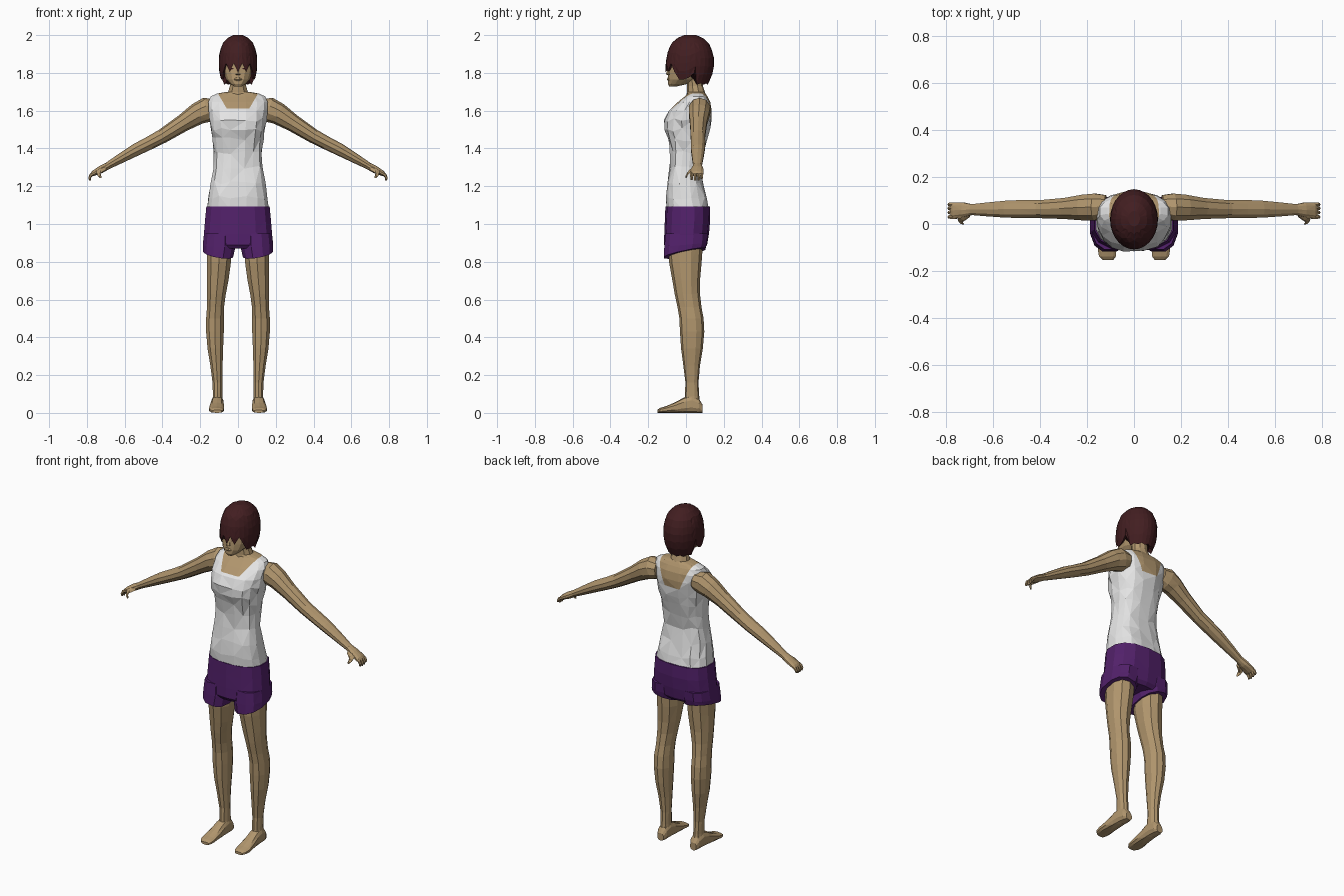
import bpy, bmesh, math, random
from mathutils import Vector as V

if "Cube" in bpy.data.objects:
    bpy.data.objects.remove(bpy.data.objects["Cube"])

random.seed(4)


def material(name, rgb):
    m = bpy.data.materials.new(name)
    m.diffuse_color = (*rgb, 1)
    m.use_nodes = True
    m.node_tree.nodes["Principled BSDF"].inputs["Base Color"].default_value = m.diffuse_color
    return m


SKIN = material("skin", (0.44, 0.305, 0.155))
WHITE = material("white cloth", (0.78, 0.78, 0.78))
PURPLE = material("purple cloth", (0.085, 0.015, 0.145))
HAIR = material("dark red hair", (0.055, 0.013, 0.015))


def finish(name, bm, mats, mirror=False):
    bmesh.ops.recalc_face_normals(bm, faces=bm.faces)
    me = bpy.data.meshes.new(name)
    bm.to_mesh(me)
    bm.free()
    ob = bpy.data.objects.new(name, me)
    bpy.context.collection.objects.link(ob)
    for m in mats:
        me.materials.append(m)
    if mirror:
        ob.modifiers.new("mirror", 'MIRROR')
    return ob


def skin_rings(bm, rows):
    """Bridge rows of points with triangles and cap both ends."""
    vs = [[bm.verts.new(p) for p in row] for row in rows]
    n = len(vs[0])
    for i, (a, b) in enumerate(zip(vs, vs[1:])):
        for j in range(n):
            k = (j + 1) % n
            if (i + j) % 2:
                bm.faces.new((a[j], a[k], b[k]))
                bm.faces.new((a[j], b[k], b[j]))
            else:
                bm.faces.new((a[j], a[k], b[j]))
                bm.faces.new((a[k], b[k], b[j]))
    bm.faces.new(vs[0])
    bm.faces.new(vs[-1])


def oval(c, u, v, n, power=2.0):
    row = []
    for j in range(n):
        a = 2 * math.pi * (j + 0.5) / n
        co, si = math.cos(a), math.sin(a)
        e = 2 / power
        row.append(V(c) + V(u) * math.copysign(abs(co) ** e, co)
                   + V(v) * math.copysign(abs(si) ** e, si))
    return row


def level(z, x, rx, yf, yb, n, power=2.0, tilt_x=0.0, tilt_y=0.0):
    """Horizontal ring between a front and a back y."""
    return oval((x, (yf + yb) / 2, z), (rx, 0, tilt_x),
                (0, (yb - yf) / 2, tilt_y), n, power)


def tube(bm, pts, n=8):
    """Tube in the xz direction: x, y, z, half depth y, half thickness."""
    rows = []
    for i, (x, y, z, ry, rt) in enumerate(pts):
        a, b = pts[max(i - 1, 0)], pts[min(i + 1, len(pts) - 1)]
        d = V((b[0] - a[0], 0, b[2] - a[2])).normalized()
        rows.append(oval((x, y, z), (0, ry, 0), (-d.z * rt, 0, d.x * rt), n))
    skin_rings(bm, rows)


def lerp(table, z):
    for a, b in zip(table, table[1:]):
        if a[0] >= z >= b[0]:
            t = (a[0] - z) / (a[0] - b[0])
            return [p + (q - p) * t for p, q in zip(a, b)]
    return table[-1] if z < table[-1][0] else table[0]


# torso: tank top with skin above the neckline
bm = bmesh.new()
body = [(1.08, .166, -.105, .122), (1.14, .160, -.108, .112), (1.22, .146, -.103, .09),
        (1.30, .130, -.088, .082), (1.38, .127, -.084, .093), (1.45, .135, -.095, .112),
        (1.50, .145, -.112, .125), (1.55, .153, -.116, .135), (1.60, .158, -.092, .138),
        (1.645, .160, -.045, .13), (1.675, .147, -.008, .115), (1.69, .115, .008, .105),
        (1.70, .06, .01, .098)]
rows = [level(z, 0, rx, f, b, 16, 2.5) for z, rx, f, b in body]
for row in rows[1:8]:
    for p in row:
        p += V((random.uniform(-.004, .004), random.uniform(-.005, .005), random.uniform(-.01, .01)))
skin_rings(bm, rows)
# neckline: floor height, half width of the floor, slope of the straps
FRONT, BACK = (1.612, .06, 1.7), (1.555, .05, 2.5)
for z0, w, k in (FRONT, BACK):
    for s, slope in ((1, 0), (1, k), (-1, k)):
        bmesh.ops.bisect_plane(bm, geom=bm.verts[:] + bm.edges[:] + bm.faces[:],
                               plane_co=(s * w, 0, z0), plane_no=(-s * slope, 0, 1))
for f in bm.faces:
    c = f.calc_center_median()
    z0, w, k = FRONT if c.y < .055 else BACK
    if c.z > z0 + max(0, abs(c.x) - w) * k:
        f.material_index = 1
finish("tank_top_torso", bm, [WHITE, SKIN])

# neck
bm = bmesh.new()
skin_rings(bm, [level(z, 0, rx, f, b, 10) for z, rx, f, b in (
    (1.66, .075, 0, .11), (1.70, .055, .005, .1), (1.73, .045, .005, .09), (1.80, .044, 0, .085))])
finish("neck", bm, [SKIN])

# head
bm = bmesh.new()
skin_rings(bm, [level(z, 0, rx, f, b, 14, 2.2) for z, rx, f, b in (
    (1.728, .02, -.088, -.05), (1.742, .042, -.096, .01), (1.765, .064, -.096, .05),
    (1.80, .077, -.093, .08), (1.835, .081, -.09, .1), (1.88, .085, -.092, .12),
    (1.94, .07, -.06, .1))])
finish("head", bm, [SKIN])

# nose and lips
bm = bmesh.new()
skin_rings(bm, [level(z, 0, rx, f, -.07, 6) for z, rx, f in (
    (1.787, .012, -.092), (1.793, .015, -.107), (1.81, .010, -.1), (1.835, .008, -.09))])
skin_rings(bm, [level(z, 0, rx, f, -.07, 8) for z, rx, f in (
    (1.758, .016, -.096), (1.765, .024, -.102), (1.775, .014, -.099))])
finish("nose_and_lips", bm, [SKIN])

# eyes as thin plates
bm = bmesh.new()
skin_rings(bm, [oval((.034, y, 1.822), (.014, .005, 0), (0, 0, .0035), 6) for y in (-.0885, -.083)])
finish("eye", bm, [HAIR], True)

# hair: cap with a jagged fringe
bm = bmesh.new()
cap = [(2.0, .025, -.01, .055), (1.985, .055, -.045, .09), (1.955, .083, -.08, .122),
       (1.90, .1, -.1, .146), (1.85, .102, -.108, .15), (1.80, .1, -.108, .142),
       (1.735, .08, -.095, .115)]
N = 28
rows = [[] for _ in range(9)]
for j in range(N):
    a = 2 * math.pi * j / N
    away = abs(math.degrees(math.atan2(math.cos(a), -math.sin(a))))  # angle from the front
    if away < 62:
        bottom = 1.805 if j % 2 else 1.85
    elif away < 85:
        bottom = 1.765
    elif away < 108:
        bottom = 1.80 if j % 2 else 1.775
    else:
        bottom = 1.737 + (.008 if j % 2 else 0)
    for i in range(9):
        t = min(i, 7) / 7
        z = 2.0 - (2.0 - bottom) * t ** 1.35
        _, rx, f, b = lerp(cap, z)
        s = 0.8 if i == 8 else 1
        rows[i].append(V((rx * s * math.cos(a), (f + b) / 2 + (b - f) / 2 * s * math.sin(a),
                          z + (.02 if i == 8 else 0))))
skin_rings(bm, rows)
finish("hair", bm, [HAIR])

# shorts: hips and two leg openings
bm = bmesh.new()
skin_rings(bm, [level(z, 0, rx, f, b, 14, 2.5) for z, rx, f, b in (
    (1.092, .171, -.109, .126), (1.02, .178, -.112, .128), (.95, .184, -.115, .122),
    (.89, .186, -.116, .112), (.87, .172, -.1, .095))])
finish("shorts_hips", bm, [PURPLE])
bm = bmesh.new()
skin_rings(bm, [level(z, x, rx, f, b, 12, 2.4, tx, ty) for z, x, rx, f, b, tx, ty in (
    (.95, .097, .085, -.112, .118, 0, 0), (.89, .099, .09, -.118, .114, 0, .01),
    (.845, .106, .082, -.121, .106, .015, .024))])
finish("shorts_leg", bm, [PURPLE], True)

# legs
bm = bmesh.new()
skin_rings(bm, [level(z, x, rx, f, b, 10, 2.2) for z, x, rx, f, b in (
    (.9, .1, .068, -.095, .09), (.80, .101, .067, -.09, .083), (.70, .108, .06, -.072, .074),
    (.63, .114, .052, -.06, .074), (.56, .119, .047, -.045, .082), (.50, .122, .049, -.035, .093),
    (.43, .122, .049, -.032, .097), (.34, .12, .043, -.026, .089), (.25, .114, .034, -.014, .074),
    (.16, .109, .027, -.003, .066), (.09, .108, .026, -.006, .07), (.05, .108, .028, -.01, .075))])
finish("leg", bm, [SKIN], True)

# feet
bm = bmesh.new()
skin_rings(bm, [oval((x, y, h / 2), (w, 0, 0), (0, 0, h / 2), 10, 2.6) for y, x, w, h in (
    (.087, .108, .02, .045), (.068, .108, .03, .075), (.03, .109, .033, .095),
    (-.01, .11, .035, .082), (-.06, .112, .039, .055), (-.11, .114, .041, .034),
    (-.138, .113, .037, .026), (-.152, .11, .024, .016))])
finish("foot", bm, [SKIN], True)

# arms with palms
bm = bmesh.new()
tube(bm, [(.12, .075, 1.61, .05, .05), (.165, .072, 1.605, .06, .066), (.215, .07, 1.583, .057, .058),
          (.29, .066, 1.535, .047, .046), (.4, .063, 1.465, .04, .038), (.47, .064, 1.428, .04, .035),
          (.54, .063, 1.393, .038, .033), (.62, .062, 1.348, .031, .026), (.69, .061, 1.308, .024, .019),
          (.725, .06, 1.289, .033, .02), (.765, .058, 1.268, .036, .014), (.775, .058, 1.26, .03, .01)], 10)
finish("arm", bm, [SKIN], True)

# fingers
bm = bmesh.new()
for y, drop in ((.03, .004), (.049, 0), (.067, .002), (.083, .01)):
    tube(bm, [(.755, y, 1.272, .009, .009), (.778, y, 1.26, .009, .009),
              (.786, y, 1.245, .008, .007), (.784, y, 1.23 + drop, .006, .005)], 6)
# thumb
skin_rings(bm, [oval(c, (r, r * .5, 0), (0, r * .5, r), 6) for c, r in (
    ((.712, .04, 1.295), .016), ((.738, .018, 1.277), .013), ((.736, .005, 1.262), .010),
    ((.728, .002, 1.248), .006))])
finish("fingers", bm, [SKIN], True)
